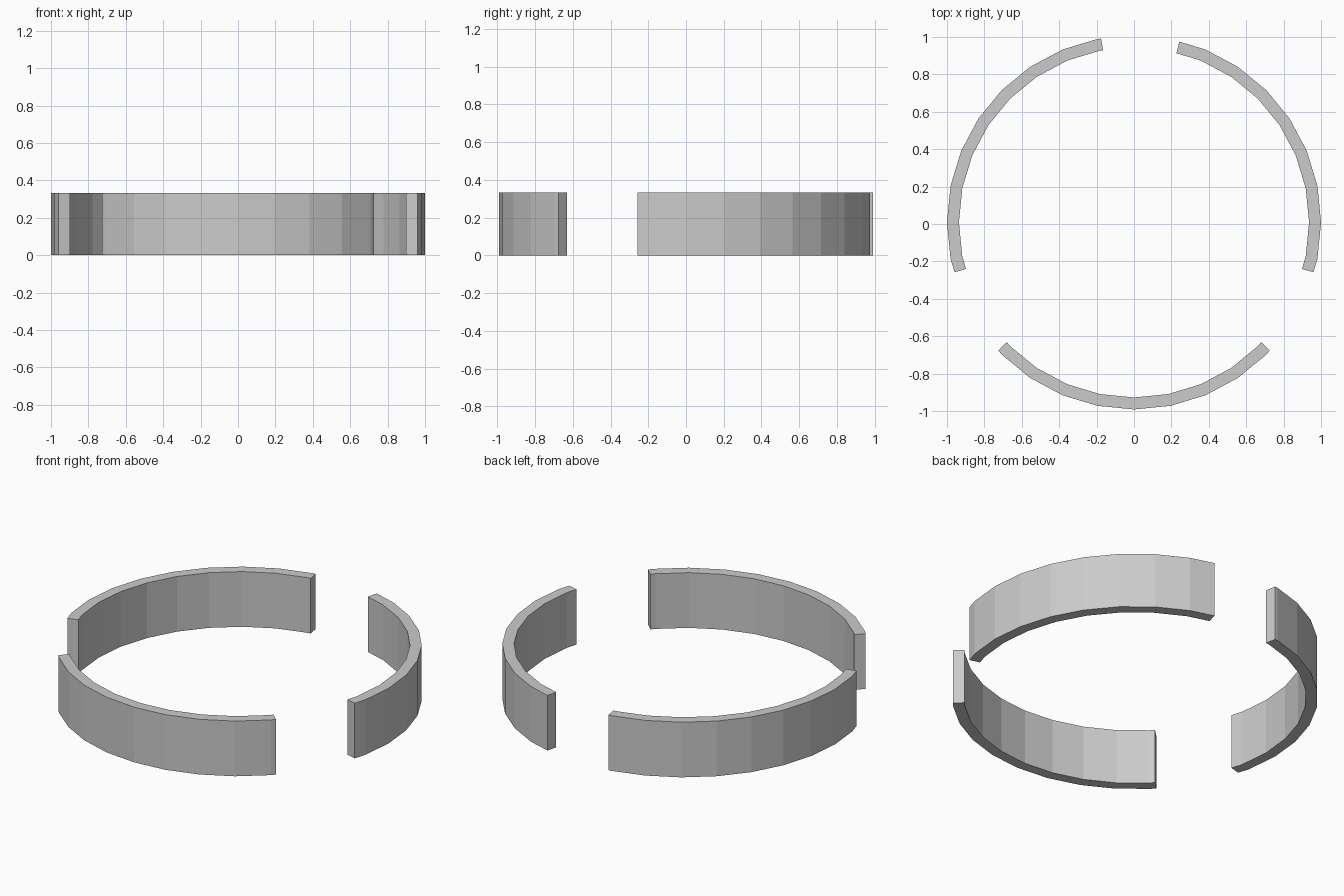
import bpy, bmesh
from math import cos, sin, pi, radians, floor, ceil

if "Cube" in bpy.data.objects:
    bpy.data.objects.remove(bpy.data.objects["Cube"])

SIDES = 32
STEP = 360 / SIDES
OUTER, INNER, HEIGHT = 1.0, 0.936, 0.333
CENTRE_Y = 0.0086


def ring_point(radius, deg):
    # Point on the 32-sided ring outline at a given angle
    off = radians(deg % STEP - STEP / 2)
    r = radius * cos(pi / SIDES) / cos(off)
    return r * cos(radians(deg)), r * sin(radians(deg)) + CENTRE_Y


def arc_wall(name, start, end):
    # Curved wall segment: facet corners plus the two cut ends
    first, last = floor(start / STEP) + 1, ceil(end / STEP)
    angles = [start] + [k * STEP for k in range(first, last)] + [end]
    bm = bmesh.new()
    sections = []
    for a in angles:
        (ox, oy), (ix, iy) = ring_point(OUTER, a), ring_point(INNER, a)
        sections.append([bm.verts.new(p) for p in (
            (ix, iy, 0), (ox, oy, 0), (ox, oy, HEIGHT), (ix, iy, HEIGHT))])
    for a, b in zip(sections, sections[1:]):
        for i in range(4):
            j = (i + 1) % 4
            bm.faces.new((a[i], a[j], b[j], b[i]))
    bm.faces.new(sections[0])
    bm.faces.new(sections[-1])
    bmesh.ops.recalc_face_normals(bm, faces=bm.faces)
    mesh = bpy.data.meshes.new(name)
    bm.to_mesh(mesh)
    bm.free()
    bpy.context.collection.objects.link(bpy.data.objects.new(name, mesh))


# Three wall segments separated by gaps
arc_wall("right_wall", -15.5, 75.9)
arc_wall("left_wall", 100.15, 195.5)
arc_wall("front_wall", 223.3, 316.7)
